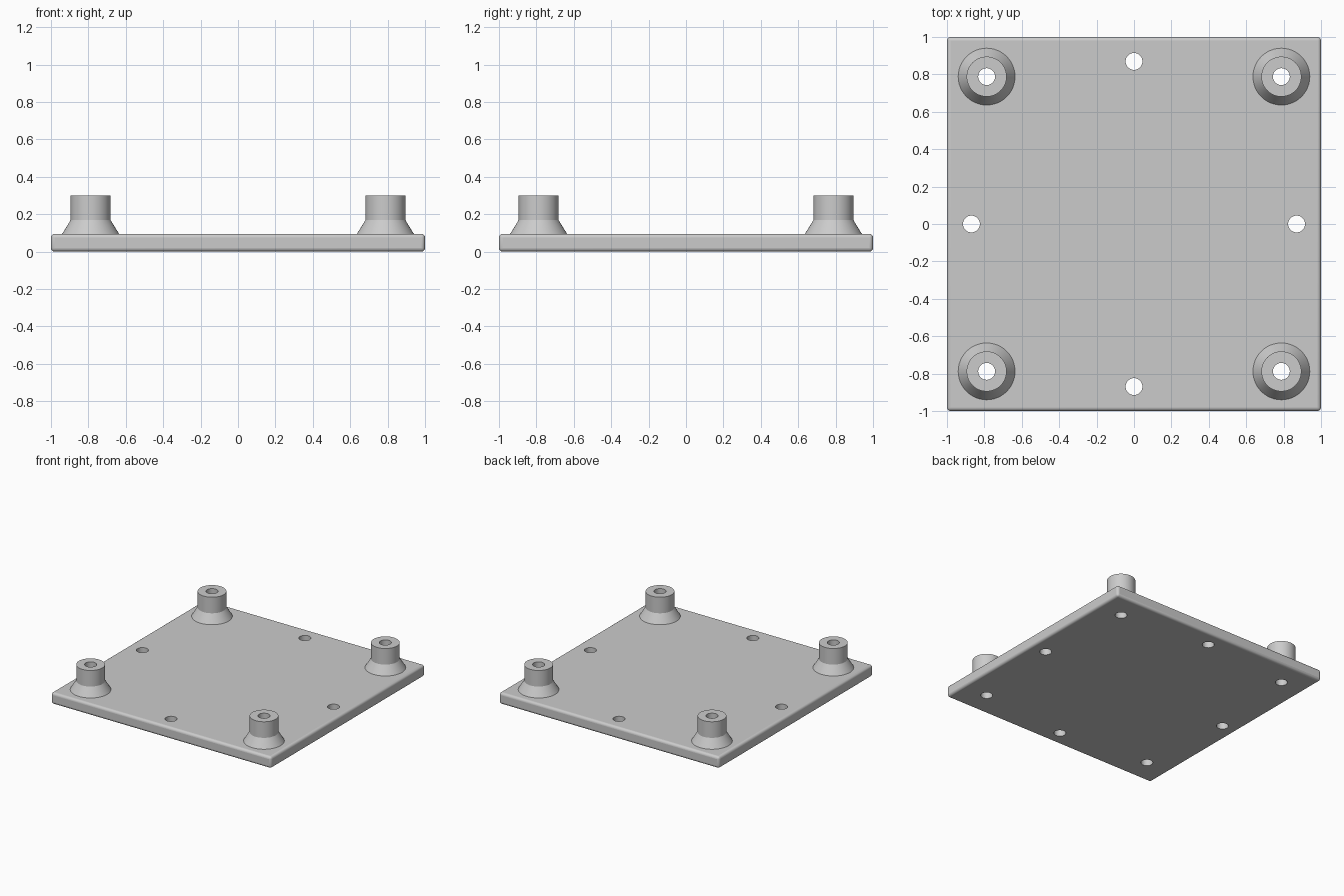
import bpy
import bmesh
from math import cos, sin, tau, radians

cube = bpy.data.objects.get("Cube")
if cube:
    bpy.data.objects.remove(cube, do_unlink=True)

PLATE_TOP, TOP = 0.095, 0.3
BORE = 0.045
POST, SLOT = 0.788, 0.869
SIDES = 48

grey = bpy.data.materials.new("plain grey")
grey.use_nodes = True
colour = (0.6, 0.6, 0.6, 1)
grey.diffuse_color = colour
grey.node_tree.nodes["Principled BSDF"].inputs["Base Color"].default_value = colour


def make_object(name, bm):
    bmesh.ops.recalc_face_normals(bm, faces=bm.faces)
    mesh = bpy.data.meshes.new(name)
    bm.to_mesh(mesh)
    bm.free()
    mesh.materials.append(grey)
    obj = bpy.data.objects.new(name, mesh)
    bpy.context.collection.objects.link(obj)
    return obj


def select(obj):
    bpy.ops.object.select_all(action='DESELECT')
    obj.select_set(True)
    bpy.context.view_layer.objects.active = obj


corners = [(sx * POST, sy * POST) for sx in (-1, 1) for sy in (-1, 1)]
mids = [(SLOT, 0), (-SLOT, 0), (0, SLOT), (0, -SLOT)]

# Base plate with rounded edges
bm = bmesh.new()
bmesh.ops.create_cube(bm, size=1)
for v in bm.verts:
    v.co = (v.co.x * 2, v.co.y * 2, (v.co.z + 0.5) * PLATE_TOP)
bmesh.ops.bevel(bm, geom=bm.edges[:], offset=0.02, segments=4,
                profile=0.5, affect='EDGES')
plate = make_object("base_plate", bm)

# Through holes under the posts and at the middle of each side
bm = bmesh.new()
for x, y in corners + mids:
    made = bmesh.ops.create_cone(bm, cap_ends=True, segments=SIDES,
                                 radius1=BORE, radius2=BORE, depth=1)
    bmesh.ops.translate(bm, verts=made["verts"], vec=(x, y, 0))
cutter = make_object("hole_cutter", bm)
cutter.hide_render = True
select(plate)
cut = plate.modifiers.new("holes", 'BOOLEAN')
cut.operation = 'DIFFERENCE'
cut.solver = 'EXACT'
cut.object = cutter
bpy.ops.object.modifier_apply(modifier=cut.name)
bpy.data.objects.remove(cutter, do_unlink=True)
bpy.ops.object.shade_smooth_by_angle(angle=radians(35))
for face in plate.data.polygons:
    if face.area > 0.05:
        face.use_smooth = False

# Corner posts: flared foot, straight collar and open bore
profile = [(0.152, PLATE_TOP), (0.107, 0.168), (0.107, TOP),
           (BORE, TOP), (BORE, PLATE_TOP)]


def make_post(name, x, y):
    bm = bmesh.new()
    rings = [[bm.verts.new((r * cos(tau * i / SIDES), r * sin(tau * i / SIDES), z))
              for i in range(SIDES)] for r, z in profile]
    for a, b in zip(rings, rings[1:]):
        for i in range(SIDES):
            j = (i + 1) % SIDES
            bm.faces.new((a[i], a[j], b[j], b[i]))
    obj = make_object(name, bm)
    obj.location = (x, y, 0)
    select(obj)
    bpy.ops.object.shade_smooth_by_angle(angle=radians(25))


for x, y in corners:
    make_post(f"{'back' if y > 0 else 'front'}_{'left' if x > 0 else 'right'}_post", x, y)
